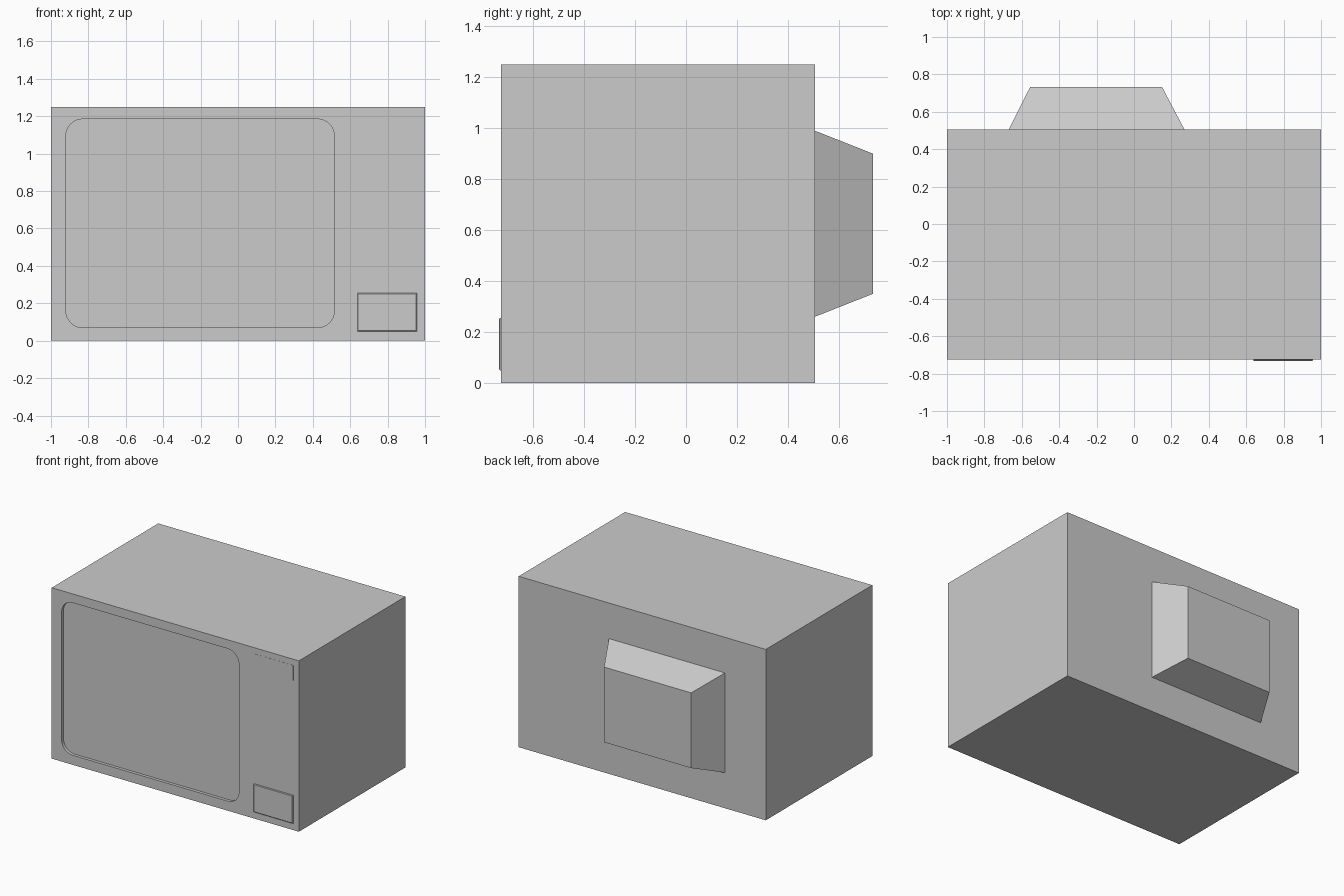
import bpy, bmesh
from math import sin, cos, pi

if "Cube" in bpy.data.objects:
    bpy.data.objects.remove(bpy.data.objects["Cube"])


def loft(name, loops):
    """Closed solid through matching loops of (x, y, z) points."""
    bm = bmesh.new()
    rings = [[bm.verts.new(p) for p in loop] for loop in loops]
    for a, b in zip(rings, rings[1:]):
        n = len(a)
        for i in range(n):
            bm.faces.new((a[i], a[(i + 1) % n], b[(i + 1) % n], b[i]))
    bm.faces.new(rings[0])
    bm.faces.new(rings[-1])
    bmesh.ops.recalc_face_normals(bm, faces=bm.faces)
    mesh = bpy.data.meshes.new(name)
    bm.to_mesh(mesh)
    bm.free()
    obj = bpy.data.objects.new(name, mesh)
    bpy.context.collection.objects.link(obj)
    return obj


def rect(x0, x1, z0, z1, y):
    return [(x0, y, z0), (x1, y, z0), (x1, y, z1), (x0, y, z1)]


def round_rect(x0, x1, z0, z1, y, r, steps=8):
    centres = [(x1 - r, z1 - r), (x0 + r, z1 - r), (x0 + r, z0 + r), (x1 - r, z0 + r)]
    return [(cx + r * cos(a), y, cz + r * sin(a))
            for q, (cx, cz) in enumerate(centres)
            for a in [(q + i / steps) * pi / 2 for i in range(steps + 1)]]


FRONT, BACK = -0.725, 0.506

# Cabinet with the shallow rounded screen recess
cabinet = loft("cabinet", [rect(-1, 1, 0, 1.25, y) for y in (FRONT, BACK)])
cutter = loft("screen_cutter", [round_rect(-0.92, 0.515, 0.07, 1.185, y, 0.09)
                                for y in (FRONT - 0.1, FRONT + 0.022)])
cutter.hide_render = True
cutter.hide_viewport = True
cut = cabinet.modifiers.new("screen_recess", 'BOOLEAN')
cut.object = cutter
cut.operation = 'DIFFERENCE'
cut.solver = 'EXACT'

# Tapered tube housing on the back
loft("rear_housing", [rect(-0.67, 0.27, 0.26, 0.99, BACK - 0.001),
                      rect(-0.555, 0.15, 0.35, 0.90, 0.733)])

# Raised control cover with a fine chamfer
loft("control_cover", [rect(0.638, 0.956, 0.05, 0.255, FRONT + 0.002),
                       rect(0.638, 0.956, 0.05, 0.255, -0.730),
                       rect(0.642, 0.952, 0.054, 0.251, -0.733)])

# Almost flush display strip at the top of the control column
loft("display_strip", [rect(0.64, 0.955, 1.095, 1.205, y) for y in (FRONT + 0.002, FRONT - 0.001)])
